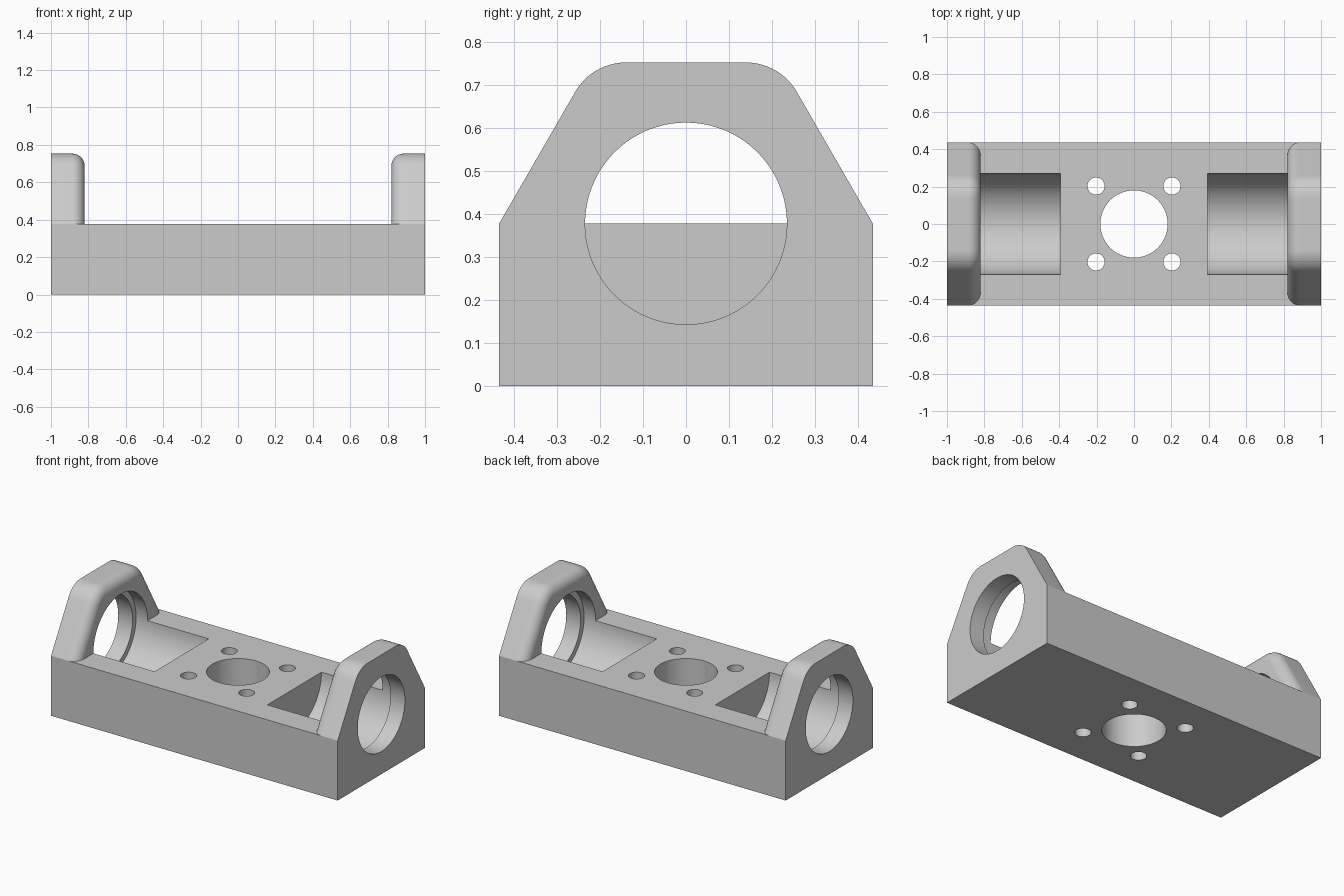
import bpy, bmesh
from math import sin, cos, pi, radians, hypot

cube = bpy.data.objects.get("Cube")
if cube:
    bpy.data.objects.remove(cube, do_unlink=True)

HALF_W, DECK, TOP = 0.435, 0.378, 0.753
EAR_IN, FILLET, CORNER, FLAT = 0.82, 0.065, 0.136, 0.14
TROUGH_R, BORE_R = 0.27, 0.235
TROUGH_END, SHOULDER = 0.393, 0.9
STEPS = 12

grey = bpy.data.materials.new("light grey")
grey.use_nodes = True
colour = (0.6, 0.6, 0.6, 1)
grey.diffuse_color = colour
grey.node_tree.nodes["Principled BSDF"].inputs["Base Color"].default_value = colour


def make_object(name, bm):
    bmesh.ops.recalc_face_normals(bm, faces=bm.faces)
    mesh = bpy.data.meshes.new(name)
    bm.to_mesh(mesh)
    bm.free()
    mesh.materials.append(grey)
    obj = bpy.data.objects.new(name, mesh)
    bpy.context.collection.objects.link(obj)
    return obj


def line(a, b, n):
    """Points from a towards b, without b."""
    return [(a[0] + (b[0] - a[0]) * i / n, a[1] + (b[1] - a[1]) * i / n) for i in range(n)]


def flipped(points):
    return [(-y, z) for y, z in points]


def ear_outline(inset):
    """Outline above the deck, from +y over the top to -y, moved inwards by inset."""
    r = CORNER - inset
    arc = []
    for i in range(STEPS + 1):
        a = radians(30 + 60 * i / STEPS)
        arc.append((FLAT + r * cos(a), TOP - CORNER + r * sin(a)))
    half = line((HALF_W - inset / sin(pi / 3), DECK), arc[0], 14) + arc[:-1]
    half += line(arc[-1], (0, TOP - inset), 8)
    return half + [(0, TOP - inset)] + flipped(half)[::-1]


def base_outline():
    """Outline below the deck, from -y under the bottom to +y."""
    half = line((HALF_W, DECK), (HALF_W, 0), 12) + line((HALF_W, 0), (0, 0), 14)
    return flipped(half) + [(0, 0)] + half[::-1]


def circle(radius, outline):
    """Outline projected onto a circle around the bore axis."""
    points = []
    for y, z in outline:
        k = radius / hypot(y, z - DECK)
        points.append((y * k, DECK + (z - DECK) * k))
    return points


bm = bmesh.new()


def ring(x, points):
    return [bm.verts.new((x, y, z)) for y, z in points]


def skin(a, b, closed=False):
    for i in range(len(a) if closed else len(a) - 1):
        j = (i + 1) % len(a)
        bm.faces.new((a[i], a[j], b[j], b[i]))


base = base_outline()
full = ear_outline(0) + base
K = len(full) - len(base)
bore, trough = circle(BORE_R, full), circle(TROUGH_R, full)

inner_walls, inner_troughs = [], []
for s in (1, -1):
    # Ear: stepped bore, end face, then outer skin with the rounded inner edge
    sections = [(EAR_IN, trough), (SHOULDER, trough), (SHOULDER, bore), (1, bore), (1, full)]
    for i in range(STEPS + 1):
        a = pi / 2 * i / STEPS
        inset = FILLET * (1 - cos(a))
        sections.append((EAR_IN + FILLET * (1 - sin(a)), ear_outline(inset) + base))
    rings = [ring(s * x, points) for x, points in sections]
    for a, b in zip(rings, rings[1:]):
        skin(a, b, True)
    arch, outer = rings[0], rings[-1]
    skin(arch[:K], outer[:K])

    # Open trough in the base: walls, curved floor, deck strips and end wall
    wall = ring(s * TROUGH_END, base)
    floor = ring(s * TROUGH_END, trough[K:])
    skin(outer[K:], wall)
    skin(arch[K:], floor)
    bm.faces.new((arch[-1], outer[0], outer[-1], wall[-1], floor[-1]))
    bm.faces.new((arch[K], outer[K - 1], outer[K], wall[0], floor[0]))
    bm.faces.new(floor)
    inner_walls.append(wall)
    inner_troughs.append(floor)

# Middle of the base
(wall_a, wall_b), (floor_a, floor_b) = inner_walls, inner_troughs
skin(wall_a, wall_b)
bm.faces.new((wall_a[0], floor_a[0], floor_a[-1], wall_a[-1],
              wall_b[-1], floor_b[-1], floor_b[0], wall_b[0]))
bmesh.ops.remove_doubles(bm, verts=bm.verts, dist=1e-5)
body = make_object("bracket_body", bm)


def drill(name, radius, x, y, sides):
    """Cut a round vertical hole through the base."""
    hole = bmesh.new()
    bmesh.ops.create_cone(hole, cap_ends=True, segments=sides, radius1=radius,
                          radius2=radius, depth=0.7)
    bmesh.ops.translate(hole, verts=hole.verts, vec=(x, y, 0.25))
    cutter = make_object(name, hole)
    cutter.hide_render = True
    mod = body.modifiers.new(name, "BOOLEAN")
    mod.operation, mod.solver, mod.object = "DIFFERENCE", "EXACT", cutter
    bpy.context.view_layer.objects.active = body
    bpy.ops.object.modifier_apply(modifier=name)
    bpy.data.objects.remove(cutter, do_unlink=True)


# Centre hole and four screw holes
drill("centre_hole_cutter", 0.18, 0, 0, 72)
for x in (-1, 1):
    for y in (-1, 1):
        drill("screw_hole_cutter", 0.046, x * 0.203, y * 0.203, 36)

bpy.ops.object.select_all(action="DESELECT")
body.select_set(True)
bpy.context.view_layer.objects.active = body
bpy.ops.object.shade_smooth_by_angle(angle=radians(25))
